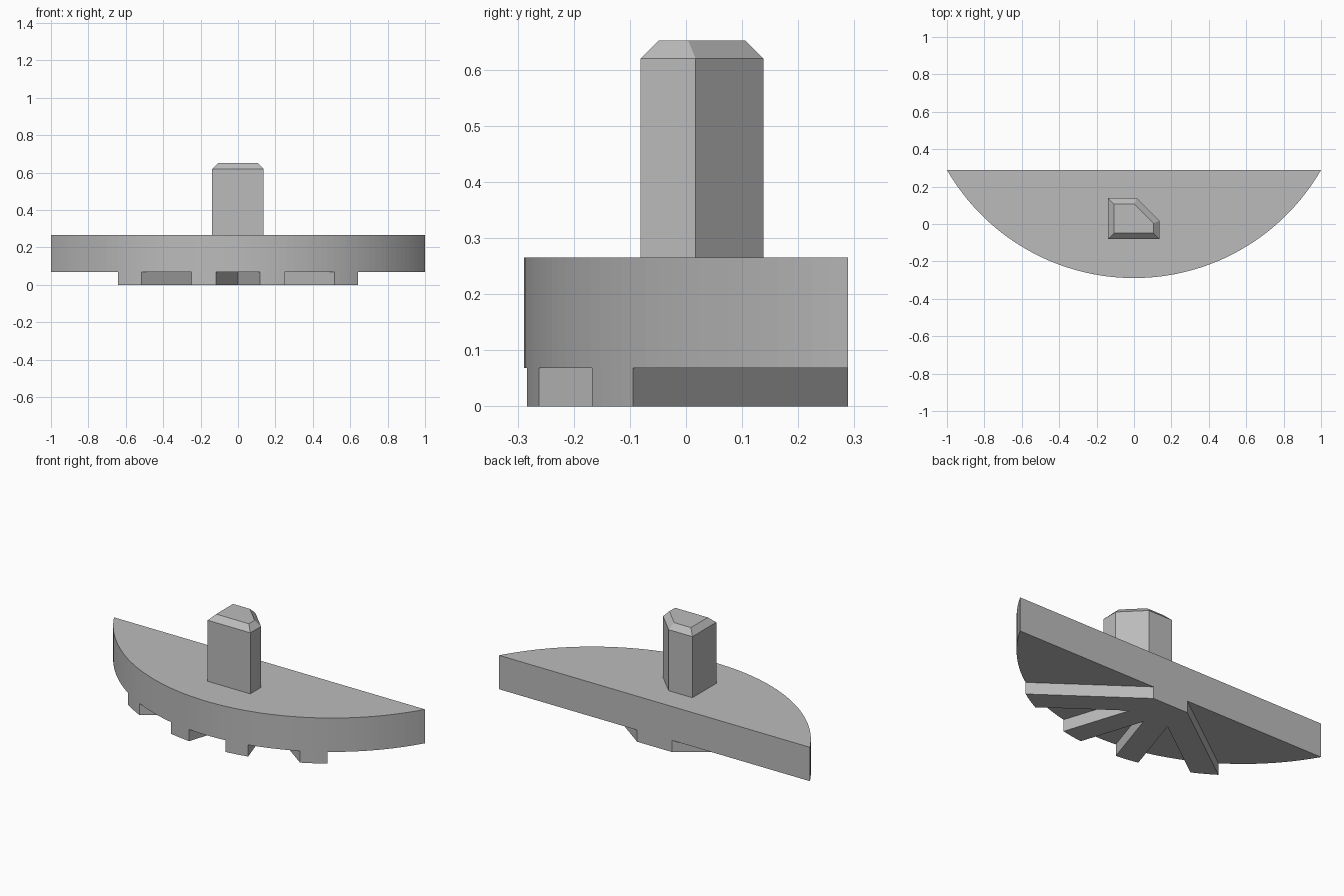
import bpy
import bmesh
import math
from mathutils import Vector

cube = bpy.data.objects.get("Cube")
if cube:
    bpy.data.objects.remove(cube, do_unlink=True)

BACK = 0.289                      # y of the straight back edge
RADIUS = 1.154                    # radius of the curved front
CENTRE = Vector((0, RADIUS - BACK))
PLATE_BOTTOM, PLATE_TOP = 0.068, 0.265

grey = bpy.data.materials.new("plain_grey")
grey.use_nodes = True
colour = (0.5, 0.5, 0.5, 1)
grey.diffuse_color = colour
grey.node_tree.nodes["Principled BSDF"].inputs["Base Color"].default_value = colour


def prism(name, outline, bottom, top, bevel=0):
    """Extrude a flat outline upward, optionally tapering its top rim."""
    bm = bmesh.new()
    base = bm.faces.new([bm.verts.new((p[0], p[1], bottom)) for p in outline])
    ext = bmesh.ops.extrude_face_region(bm, geom=[base], use_keep_orig=True)
    verts = [g for g in ext["geom"] if isinstance(g, bmesh.types.BMVert)]
    bmesh.ops.translate(bm, verts=verts, vec=(0, 0, top - bottom))
    if bevel:
        cap = [g for g in ext["geom"] if isinstance(g, bmesh.types.BMFace)]
        bmesh.ops.recalc_face_normals(bm, faces=bm.faces)
        bmesh.ops.inset_region(bm, faces=cap, thickness=bevel, use_even_offset=True)
        bmesh.ops.translate(bm, verts=list(cap[0].verts), vec=(0, 0, bevel))
    bmesh.ops.recalc_face_normals(bm, faces=bm.faces)
    mesh = bpy.data.meshes.new(name)
    bm.to_mesh(mesh)
    bm.free()
    mesh.materials.append(grey)
    obj = bpy.data.objects.new(name, mesh)
    bpy.context.collection.objects.link(obj)
    return obj


# Plate: a segment of a disc with a straight back
half = math.asin(1 / RADIUS)
steps = 64
arc = []
for i in range(steps + 1):
    a = half * (2 * i / steps - 1)
    arc.append(CENTRE + RADIUS * Vector((math.sin(a), -math.cos(a))))
prism("plate", arc, PLATE_BOTTOM, PLATE_TOP)

# Radial ribs: four equal bars fanning out from the middle of the back edge
hub = Vector((0, BACK))
rib_half = 0.066
step = math.radians(36)
first = -1.5 * step
edge_x = rib_half / math.cos(first)
ribs = [(-edge_x, BACK)]
ribs[0] = (-rib_half / math.sin(math.pi / 2 + first), BACK)
for k in range(4):
    a = first + k * step
    along = Vector((math.sin(a), -math.cos(a)))
    across = Vector((math.cos(a), math.sin(a)))
    # Rib end follows the plate's curve
    for j in range(-2, 3):
        q = hub + across * rib_half * j / 2 - CENTRE
        d = q.dot(along)
        t = -d + math.sqrt(d * d - q.length_squared + RADIUS ** 2)
        ribs.append(CENTRE + q + along * t)
    # Notch where neighbouring ribs meet
    if k < 3:
        m = a + step / 2
        ribs.append(hub + Vector((math.sin(m), -math.cos(m)))
                    * rib_half / math.sin(step / 2))
ribs.append((-ribs[0][0], BACK))
prism("radial_ribs", ribs, 0, PLATE_BOTTOM)

# Post: a block with one cut corner and a chamfered top
post = [(-0.138, -0.081), (0.136, -0.081), (0.136, 0.017),
        (0.015, 0.138), (-0.138, 0.138)]
prism("post", post, PLATE_TOP, 0.62, bevel=0.032)
